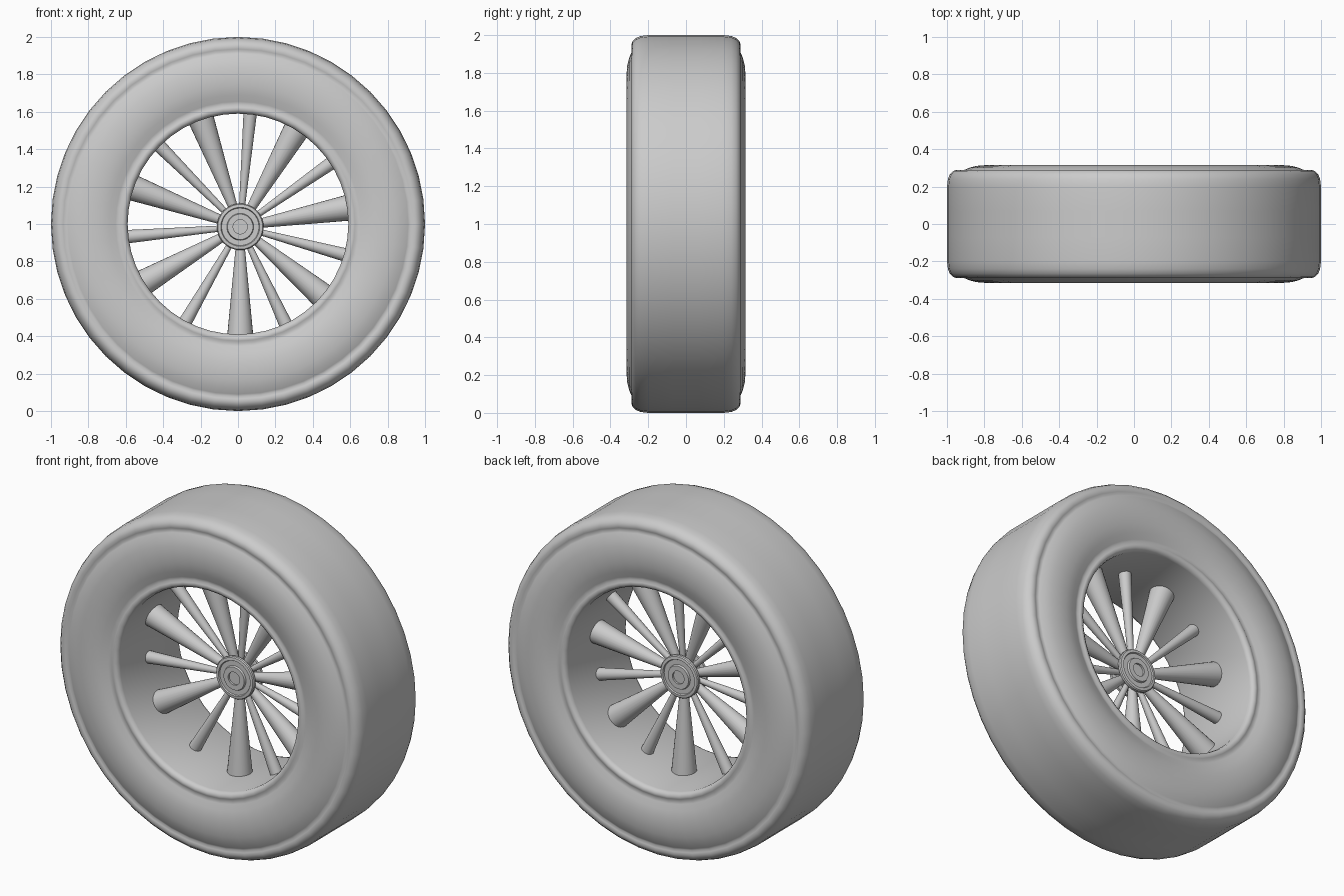
import bpy, bmesh
from math import sin, cos, pi, radians
from mathutils import Matrix, Vector

if "Cube" in bpy.data.objects:
    bpy.data.objects.remove(bpy.data.objects["Cube"])


def finish(name, bm, angle=35):
    bmesh.ops.recalc_face_normals(bm, faces=bm.faces)
    mesh = bpy.data.meshes.new(name)
    bm.to_mesh(mesh)
    bm.free()
    ob = bpy.data.objects.new(name, mesh)
    bpy.context.collection.objects.link(ob)
    bpy.ops.object.select_all(action='DESELECT')
    ob.select_set(True)
    bpy.context.view_layer.objects.active = ob
    bpy.ops.object.shade_smooth_by_angle(angle=radians(angle))
    return ob


def lathe(name, half, centre, segments, angle=35):
    """Revolve a mirrored (radius, y) half profile around the y axis."""
    profile = half + [(r, -y) for r, y in reversed(half)]
    bm = bmesh.new()
    cx, cz = centre
    rings = []
    for r, y in profile:
        rings.append([bm.verts.new((cx + r * cos(2 * pi * i / segments), y,
                                    cz + r * sin(2 * pi * i / segments)))
                      for i in range(segments)])
    for a, b in zip(rings, rings[1:] + rings[:1]):
        for i in range(segments):
            j = (i + 1) % segments
            bm.faces.new((a[i], a[j], b[j], b[i]))
    bmesh.ops.remove_doubles(bm, verts=bm.verts, dist=1e-5)
    return finish(name, bm, angle)


# Tyre: inner barrel, bead ridge, bulging sidewall, shoulder lip, tread
tyre = [(0.59, 0.265), (0.595, 0.282), (0.61, 0.292), (0.625, 0.291),
        (0.637, 0.284), (0.655, 0.289), (0.69, 0.303), (0.74, 0.313),
        (0.79, 0.315), (0.84, 0.311), (0.88, 0.301), (0.91, 0.288),
        (0.922, 0.282), (0.935, 0.287), (0.95, 0.289), (0.968, 0.283),
        (0.985, 0.265), (0.995, 0.24), (1.0, 0.2), (1.0, 0.07)]
lathe("tyre", tyre, (0, 1), 48, 50)

# Hub: core with a stepped, ringed flange on each side
HUB = (0.012, 0.985)
hub = [(0.0, 0.045), (0.038, 0.045), (0.038, 0.056), (0.068, 0.056),
       (0.072, 0.045), (0.1, 0.045), (0.104, 0.052), (0.12, 0.05),
       (0.125, 0.044), (0.125, 0.03), (0.1, 0.026)]
# reversed so the profile runs from the core outward on both sides
lathe("hub", hub, HUB, 32, 30)


def spoke(name, degrees, r_in, r_out):
    """Tapered round spoke from the hub core to the tyre barrel."""
    a = radians(degrees)
    d = Vector((cos(a), 0, sin(a)))
    origin = Vector((HUB[0], 0, HUB[1]))
    # distance from the off-centre hub to the barrel
    o = origin - Vector((0, 0, 1))
    reach = -o.dot(d) + (o.dot(d) ** 2 - o.dot(o) + 0.6 ** 2) ** 0.5
    start = 0.06
    bm = bmesh.new()
    rot = d.to_track_quat('Z', 'Y').to_matrix().to_4x4()
    mid = origin + d * (start + reach) / 2
    bmesh.ops.create_cone(bm, cap_ends=True, segments=24, radius1=r_in,
                          radius2=r_out, depth=reach - start,
                          matrix=Matrix.Translation(mid) @ rot)
    finish(name, bm)


# Alternating thick and thin spokes
for k in range(7):
    spoke(f"thick_spoke_{k + 1}", -90 + 50 * k, 0.02, 0.07)
    spoke(f"thin_spoke_{k + 1}", -65 + 50 * k if k < 6 else 240, 0.014, 0.036)
